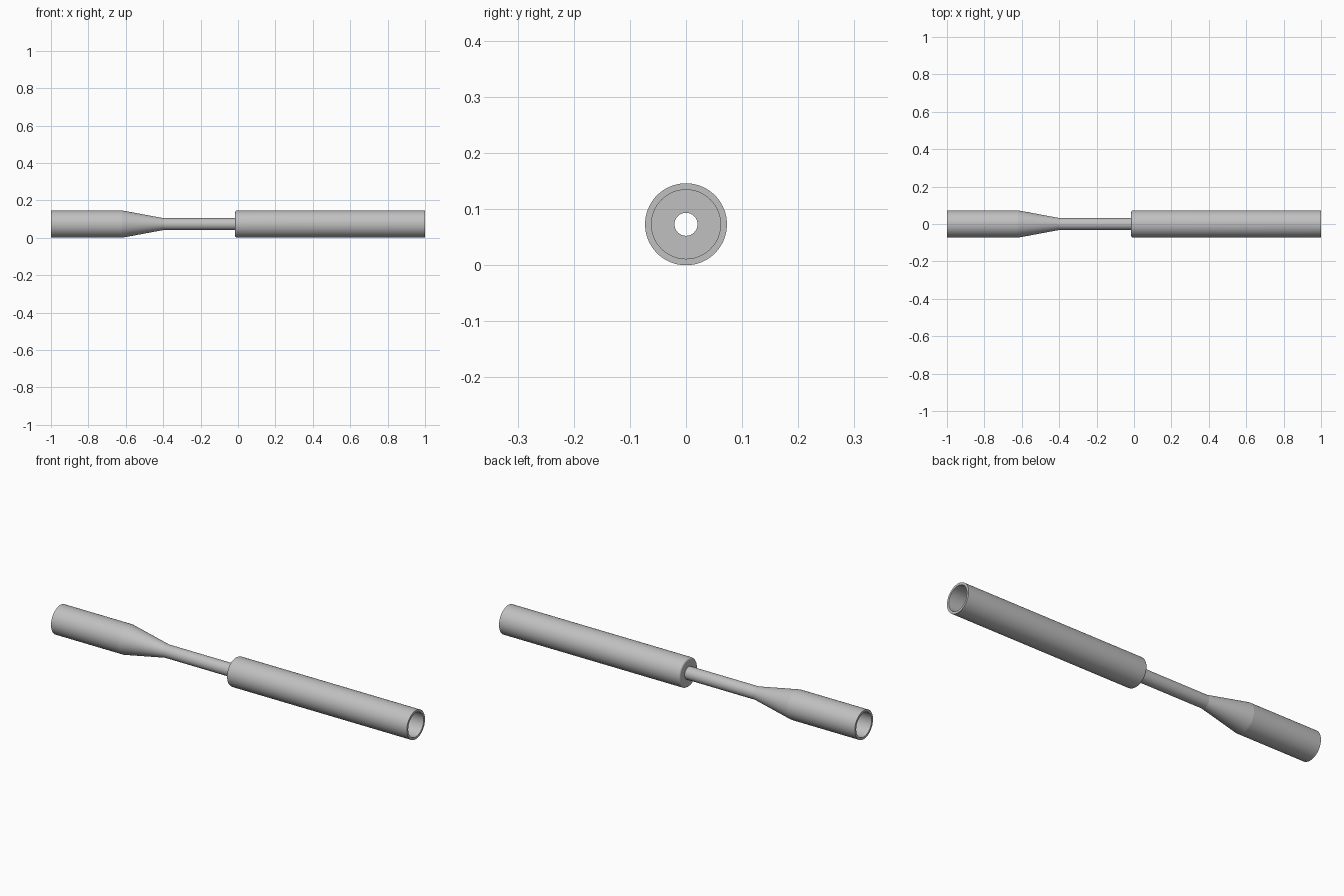
import bpy
import bmesh
from math import cos, sin, pi, radians
from mathutils import Vector, Matrix

if "Cube" in bpy.data.objects:
    bpy.data.objects.remove(bpy.data.objects["Cube"], do_unlink=True)

SIDES = 96
R_WIDE, R_STEM, WALL = 0.073, 0.032, 0.0115
X_TAPER, X_STEM, X_COLLAR = -0.62, -0.40, -0.015
FILLET, FILLET_STEPS = 0.01, 12

grey = bpy.data.materials.new("plain_grey")
grey.use_nodes = True
colour = (0.53, 0.53, 0.53, 1)
grey.diffuse_color = colour
grey.node_tree.nodes["Principled BSDF"].inputs["Base Color"].default_value = colour


def lathe(name, profile):
    """Spin a closed (x, radius) profile around the x axis."""
    bm = bmesh.new()
    verts = [bm.verts.new((x, 0, r)) for x, r in profile]
    edges = [bm.edges.new((a, b)) for a, b in zip(verts, verts[1:] + verts[:1])]
    bmesh.ops.spin(bm, geom=verts + edges, cent=Vector(), axis=(1, 0, 0),
                   angle=2 * pi, steps=SIDES, use_merge=True)
    bmesh.ops.remove_doubles(bm, verts=bm.verts, dist=1e-5)
    bmesh.ops.recalc_face_normals(bm, faces=bm.faces)
    bm.transform(Matrix.Translation((0, 0, R_WIDE)))
    mesh = bpy.data.meshes.new(name)
    bm.to_mesh(mesh)
    bm.free()
    mesh.materials.append(grey)
    obj = bpy.data.objects.new(name, mesh)
    bpy.context.collection.objects.link(obj)
    bpy.context.view_layer.objects.active = obj
    obj.select_set(True)
    bpy.ops.object.shade_smooth_by_angle(angle=radians(8))
    obj.select_set(False)
    return obj


# Outer skin: short wide end, taper, thin stem, rounded shoulder, long wide end
outer = [(-1, R_WIDE), (X_TAPER, R_WIDE), (X_STEM, R_STEM), (X_COLLAR, R_STEM)]
for i in range(FILLET_STEPS + 1):
    a = i / FILLET_STEPS * pi / 2
    outer.append((X_COLLAR + FILLET * (1 - cos(a)),
                  R_WIDE - FILLET * (1 - sin(a))))
outer.append((1, R_WIDE))

# Bore: follows the outer skin one wall thickness inside
bore = [(1, R_WIDE - WALL), (X_COLLAR + WALL, R_WIDE - WALL),
        (X_COLLAR + WALL, R_STEM - WALL), (X_STEM, R_STEM - WALL),
        (X_TAPER, R_WIDE - WALL), (-1, R_WIDE - WALL)]

lathe("hollow_tube", outer + bore)
